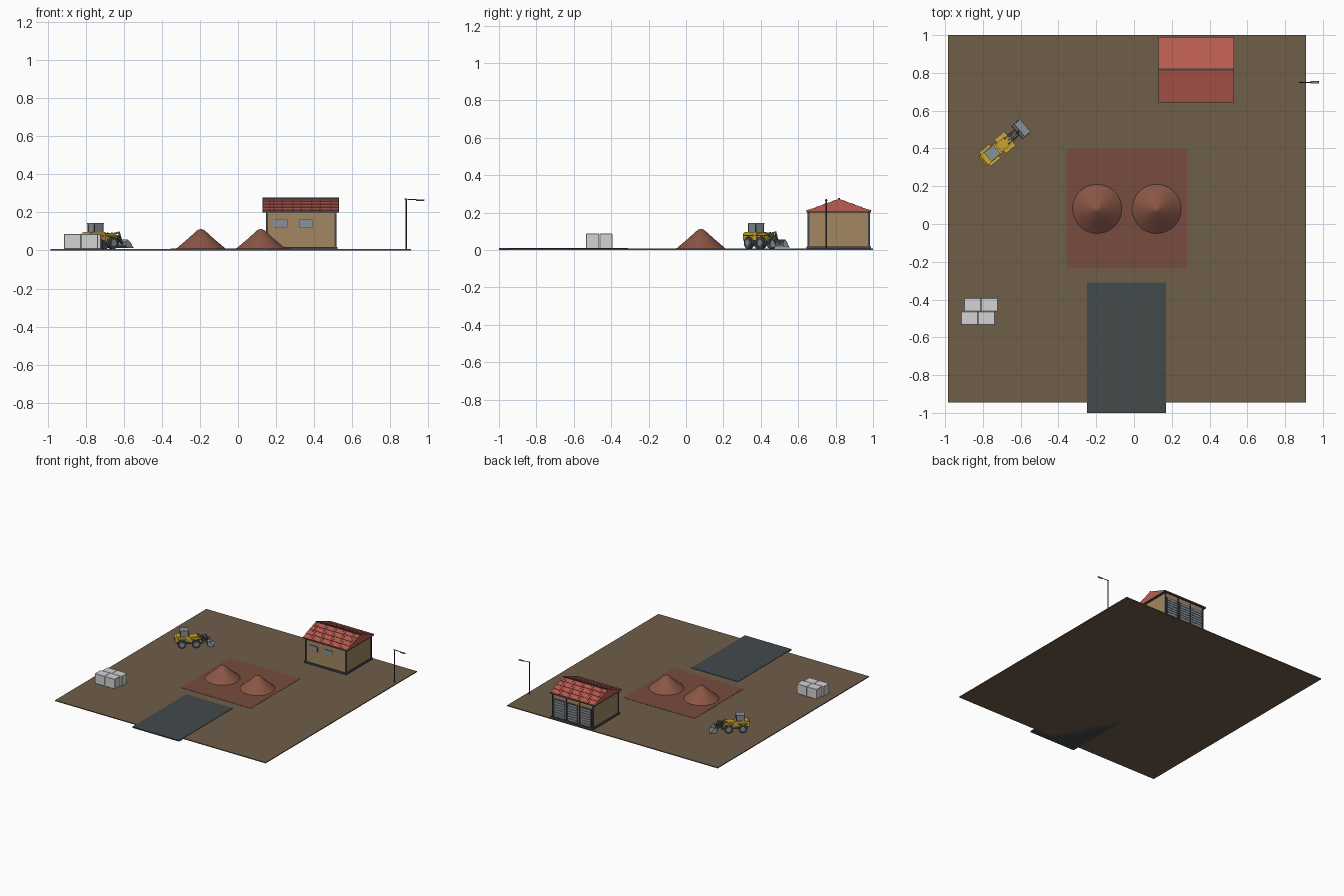
import bpy, bmesh, math
from mathutils import Matrix, Vector

cube = bpy.data.objects.get("Cube")
if cube:
    bpy.data.objects.remove(cube, do_unlink=True)


def material(name, r, g, b):
    lin = [((c / 255 + 0.055) / 1.055) ** 2.4 for c in (r, g, b)] + [1]
    m = bpy.data.materials.new(name)
    m.use_nodes = True
    m.diffuse_color = lin
    m.node_tree.nodes["Principled BSDF"].inputs["Base Color"].default_value = lin
    return m


EARTH = material("brown earth", 112, 94, 74)
ASPHALT = material("asphalt", 67, 74, 75)
CLAY = material("clay pad", 120, 75, 62)
PILE = material("clay pile", 138, 86, 70)
TILE = material("red tile", 186, 92, 80)
WALL = material("tan wall", 164, 135, 98)
WHITE = material("white wrap", 212, 212, 212)
YELLOW = material("machine yellow", 206, 168, 52)
DARK = material("dark steel", 66, 72, 78)
STEEL = material("light steel", 138, 145, 152)


def finish(name, bm, mat, smooth=False, frame=None):
    bmesh.ops.recalc_face_normals(bm, faces=bm.faces[:])
    me = bpy.data.meshes.new(name)
    bm.to_mesh(me)
    bm.free()
    me.materials.append(mat)
    ob = bpy.data.objects.new(name, me)
    bpy.context.collection.objects.link(ob)
    if frame:
        ob.matrix_world = frame
    if smooth:
        bpy.ops.object.select_all(action='DESELECT')
        ob.select_set(True)
        bpy.context.view_layer.objects.active = ob
        bpy.ops.object.shade_smooth_by_angle(angle=math.radians(40))
    return ob


def add_box(bm, x, y, z):
    lo, hi = Vector((x[0], y[0], z[0])), Vector((x[1], y[1], z[1]))
    size = hi - lo
    bmesh.ops.create_cube(bm, size=1, matrix=Matrix.Translation((lo + hi) / 2) @ Matrix.Diagonal((*size, 1)))


def boxes(name, mat, items, frame=None, bevel=0):
    bm = bmesh.new()
    for item in items:
        add_box(bm, *item)
    if bevel:
        bmesh.ops.bevel(bm, geom=bm.edges[:], offset=bevel, segments=1, affect='EDGES')
    return finish(name, bm, mat, frame=frame)


def prism(name, mat, points, start, end, axis="x", frame=None):
    """Extrude a closed outline along x (points are y,z) or y (points are x,z)."""
    place = (lambda p, t: (t, p[0], p[1])) if axis == "x" else (lambda p, t: (p[0], t, p[1]))
    bm = bmesh.new()
    face = bm.faces.new([bm.verts.new(place(p, start)) for p in points])
    new = bmesh.ops.extrude_face_region(bm, geom=[face])["geom"]
    shift = Vector(place((0, 0), end - start))
    bmesh.ops.translate(bm, verts=[v for v in new if isinstance(v, bmesh.types.BMVert)], vec=shift)
    return finish(name, bm, mat, frame=frame)


def rod(name, mat, a, b, r1, r2=None, sides=12, frame=None):
    a, b = Vector(a), Vector(b)
    turn = (b - a).to_track_quat('Z', 'Y').to_matrix().to_4x4()
    bm = bmesh.new()
    bmesh.ops.create_cone(bm, cap_ends=True, segments=sides, radius1=r1, radius2=r2 or r1,
                          depth=(b - a).length, matrix=Matrix.Translation((a + b) / 2) @ turn)
    return finish(name, bm, mat, True, frame)


# Ground, road and clay pad
TOP = 0.007
boxes("ground", EARTH, [((-0.985, 0.91), (-0.945, 1.0), (0, TOP))])
boxes("road", ASPHALT, [((-0.25, 0.17), (-1.0, -0.31), (0, 0.010))])
boxes("clay_pad", CLAY, [((-0.355, 0.28), (-0.235, 0.4), (0.002, 0.009))])

# Clay piles, turned from a slope profile
for side, cx in (("right", -0.195), ("left", 0.12)):
    bm = bmesh.new()
    rim = [bm.verts.new((r, 0, z)) for r, z in
           ((0.13, 0.009), (0.122, 0.016), (0.07, 0.06), (0.018, 0.107), (0.009, 0.111), (0, 0.112))]
    edges = [bm.edges.new(pair) for pair in zip(rim, rim[1:])]
    bmesh.ops.spin(bm, geom=rim + edges, cent=(0, 0, 0), axis=(0, 0, 1), angle=math.tau, steps=40)
    bmesh.ops.remove_doubles(bm, verts=bm.verts[:], dist=1e-5)
    finish(side + "_clay_pile", bm, PILE, True, Matrix.Translation((cx, 0.08, 0)))

# Storehouse walls, plinth, posts and eaves
X0, X1, Y0, Y1 = 0.152, 0.512, 0.655, 0.978
boxes("house_walls", WALL, [((X0, X1), (Y0, Y1), (TOP, 0.205))])
boxes("house_plinth", DARK, [((X0 - 0.01, X1 + 0.01), (Y0 - 0.01, Y1 + 0.01), (TOP, 0.019))])
boxes("corner_posts", DARK, [((x - 0.005, x + 0.005), (y - 0.005, y + 0.005), (TOP, 0.205))
                             for x in (X0, X1) for y in (Y0, Y1)])
boxes("eaves_trim", DARK, [((0.13, 0.53), (0.645, 0.99), (0.2, 0.209))])

# Pitched roof with overlapping tile courses
MID, RIDGE = 0.8175, 0.271
prism("roof", TILE, [(0.645, 0.208), (0.99, 0.208), (MID, RIDGE)], 0.13, 0.53)
run, rise = MID - 0.645, RIDGE - 0.208
pitch, ROWS, COLS = math.atan2(rise, run), 4, 20
bm = bmesh.new()
for side in (-1, 1):
    for row in range(ROWS):
        t = (row + 0.5) / ROWS
        for col in range(COLS):
            x = 0.13 + (col + 0.5) * 0.4 / COLS
            spot = Matrix.Translation((x, MID + side * run * (1 - t), 0.208 + rise * t + 0.0015))
            tilt = Matrix.Rotation(-side * (pitch - 0.07), 4, 'X')
            size = Matrix.Diagonal((0.4 / COLS - 0.0012, run / ROWS / math.cos(pitch), 0.003, 1))
            bmesh.ops.create_cube(bm, size=1, matrix=spot @ tilt @ size)
finish("roof_tiles", bm, TILE)
boxes("ridge_cap", DARK, [((0.13, 0.53), (MID - 0.005, MID + 0.005), (0.268, 0.277))])
boxes("roof_gutters", DARK, [((0.13, 0.53), (y - 0.003, y + 0.003), (0.2, 0.211)) for y in (0.648, 0.987)])

# Front windows
spans = ((0.19, 0.258), (0.323, 0.391))
boxes("window_frames", DARK, [((a - 0.002, b + 0.002), (Y0 - 0.003, Y0 + 0.002), (0.12, 0.162)) for a, b in spans])
boxes("window_panes", STEEL, [((a, b), (Y0 - 0.005, Y0), (0.122, 0.16)) for a, b in spans])

# Rear roller doors
doors = [X0 + 0.06 + i * 0.12 for i in range(3)]
boxes("door_frames", DARK, [((x - 0.05, x + 0.05), (Y1, Y1 + 0.003), (TOP, 0.165)) for x in doors])
boxes("door_slats", STEEL, [((x - 0.042, x + 0.042), (Y1, Y1 + 0.006), (0.021 + k * 0.02, 0.037 + k * 0.02))
                            for x in doors for k in range(7)])
boxes("door_posts", DARK, [((x - 0.004, x + 0.004), (Y1, Y1 + 0.006), (TOP, 0.2))
                           for x in (X0 + 0.12, X0 + 0.24)])

# Street lamp
rod("lamp_pole", DARK, (0.884, 0.75, TOP), (0.884, 0.75, 0.272), 0.0045, 0.003)
rod("lamp_arm", DARK, (0.874, 0.75, 0.27), (0.95, 0.75, 0.266), 0.0025)
boxes("lamp_head", STEEL, [((0.935, 0.98), (0.743, 0.757), (0.261, 0.268))], bevel=0.002)

# Wrapped goods in two staggered rows
goods = []
for x, y in ((-0.9, (-0.463, -0.393)), (-0.915, (-0.535, -0.464))):
    goods += [((x + i * 0.09, x + 0.0895 + i * 0.09), y, (TOP, 0.087)) for i in range(2)]
boxes("wrapped_goods", WHITE, goods, bevel=0.002)

# Wheel loader: local +x is its forward direction
F = Matrix.Translation((-0.69, 0.425, TOP)) @ Matrix.Rotation(math.radians(40), 4, 'Z')
boxes("loader_chassis", DARK, [((-0.13, 0.065), (-0.022, 0.022), (0.025, 0.05))], F)
prism("loader_rear_body", YELLOW, [(-0.148, 0.045), (-0.148, 0.078), (-0.135, 0.09), (-0.035, 0.09),
                                   (-0.035, 0.045)], -0.033, 0.033, "y", F)
prism("loader_front_body", YELLOW, [(-0.035, 0.04), (-0.035, 0.08), (0.02, 0.086), (0.045, 0.075),
                                    (0.05, 0.04)], -0.026, 0.026, "y", F)
boxes("loader_fenders", YELLOW, [((x - 0.034, x + 0.034), (s * 0.036 - 0.012, s * 0.036 + 0.012), (0.067, 0.073))
                                 for x in (-0.095, 0.01) for s in (-1, 1)], F)
boxes("cab_glass", STEEL, [((-0.107, -0.05), (-0.027, 0.027), (0.088, 0.13))], F)
boxes("cab_roof", STEEL, [((-0.11, -0.046), (-0.031, 0.031), (0.13, 0.137))], F)
boxes("cab_pillars", DARK, [((x - 0.003, x + 0.003), (y - 0.003, y + 0.003), (0.088, 0.131))
                            for x in (-0.106, -0.05) for y in (-0.026, 0.026)], F)
for x, end in ((-0.095, "rear"), (0.01, "front")):
    for s, side in ((-1, "right"), (1, "left")):
        rod(f"{end}_{side}_tyre", DARK, (x, s * 0.024, 0.032), (x, s * 0.045, 0.032), 0.032, sides=20, frame=F)
        rod(f"{end}_{side}_hub", STEEL, (x, s * 0.044, 0.032), (x, s * 0.047, 0.032), 0.017, sides=16, frame=F)

# Lifting arms, tilt ram and bucket
for s, side in ((-1, "right"), (1, "left")):
    y = s * 0.017
    prism(side + "_lift_arm", DARK, [(0.01, 0.078), (0.02, 0.088), (0.07, 0.066), (0.1, 0.03),
                                     (0.092, 0.024), (0.06, 0.055)], y - 0.004, y + 0.004, "y", F)
rod("tilt_ram", STEEL, (0.02, 0, 0.075), (0.085, 0, 0.088), 0.005, frame=F)
rod("tilt_link", DARK, (0.083, 0, 0.09), (0.1, 0, 0.045), 0.005, frame=F)
prism("bucket_shell", STEEL, [(0.15, 0.006), (0.105, 0.006), (0.092, 0.018), (0.094, 0.038), (0.108, 0.05),
                              (0.111, 0.046), (0.099, 0.036), (0.097, 0.02), (0.107, 0.01), (0.15, 0.009)],
      -0.045, 0.045, "y", F)
for s, side in ((-1, "right"), (1, "left")):
    prism(side + "_bucket_cheek", STEEL, [(0.145, 0.006), (0.105, 0.006), (0.092, 0.018), (0.094, 0.038),
                                          (0.108, 0.05), (0.126, 0.036)], s * 0.045, s * 0.042, "y", F)
